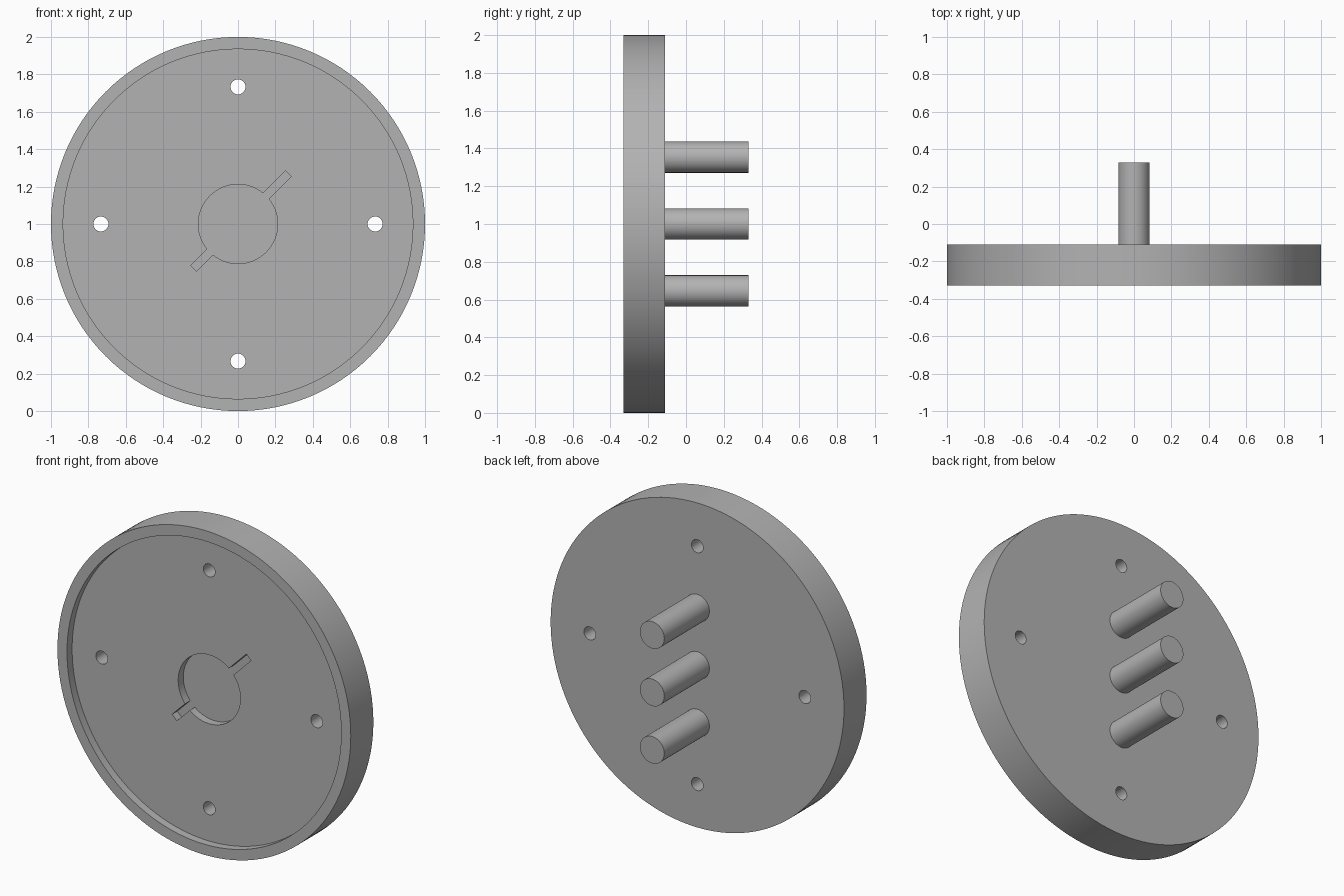
import bpy
import math
from mathutils import Vector

if "Cube" in bpy.data.objects:
    bpy.data.objects.remove(bpy.data.objects["Cube"], do_unlink=True)

FRONT, BACK, PIN_END = -0.33, -0.11, 0.33
STEP = 0.05                      # depth of each front recess
FLOOR = FRONT + STEP
CENTRE_Z = 1.0

grey = bpy.data.materials.new("plain grey")
grey.use_nodes = True
colour = (0.45, 0.45, 0.45, 1)
grey.diffuse_color = colour
grey.node_tree.nodes["Principled BSDF"].inputs["Base Color"].default_value = colour


def cylinder(name, radius, y0, y1, x=0, z=CENTRE_Z, sides=64):
    """Cylinder lying along y from y0 to y1."""
    bpy.ops.mesh.primitive_cylinder_add(
        vertices=sides, radius=radius, depth=y1 - y0,
        location=(x, (y0 + y1) / 2, z), rotation=(math.pi / 2, 0, 0))
    ob = bpy.context.object
    ob.name = name
    ob.data.materials.append(grey)
    return ob


def cut(body, cutter):
    """Subtract the cutter from the body and discard it."""
    cutter.hide_render = True
    mod = body.modifiers.new("cut", "BOOLEAN")
    mod.operation, mod.solver, mod.object = "DIFFERENCE", "EXACT", cutter
    bpy.context.view_layer.objects.active = body
    bpy.ops.object.modifier_apply(modifier=mod.name)
    bpy.data.objects.remove(cutter, do_unlink=True)


def smooth(ob):
    bpy.ops.object.select_all(action="DESELECT")
    ob.select_set(True)
    bpy.context.view_layer.objects.active = ob
    bpy.ops.object.shade_smooth_by_angle(angle=math.radians(30))


# Round plate with a raised rim on the front
plate = cylinder("round_plate", 1.0, FRONT, BACK, sides=128)
cut(plate, cylinder("rim_cutter", 0.935, FRONT - 0.1, FLOOR, sides=128))

# Central round pocket with a diagonal slot through it
cut(plate, cylinder("pocket_cutter", 0.212, FRONT - 0.1, FLOOR + STEP))
slot_start, slot_end = -0.335, 0.38
middle = (slot_start + slot_end) / 2 * math.sqrt(0.5)
bpy.ops.mesh.primitive_cube_add(
    size=1, location=(middle, FLOOR, CENTRE_Z + middle),
    rotation=(0, -math.pi / 4, 0), scale=(slot_end - slot_start, 2 * STEP, 0.045))
cut(plate, bpy.context.object)

# Four through holes
for i in range(4):
    a = i * math.pi / 2
    p = Vector((math.cos(a), 0, math.sin(a))) * 0.733
    cut(plate, cylinder("hole_cutter", 0.04, FRONT - 0.1, BACK + 0.1,
                        p.x, CENTRE_Z + p.z, 32))
smooth(plate)

# Three pins in a column on the back
for name, offset in (("lower_pin", -0.354), ("middle_pin", 0), ("upper_pin", 0.354)):
    smooth(cylinder(name, 0.083, BACK - 0.02, PIN_END, z=CENTRE_Z + offset, sides=48))
